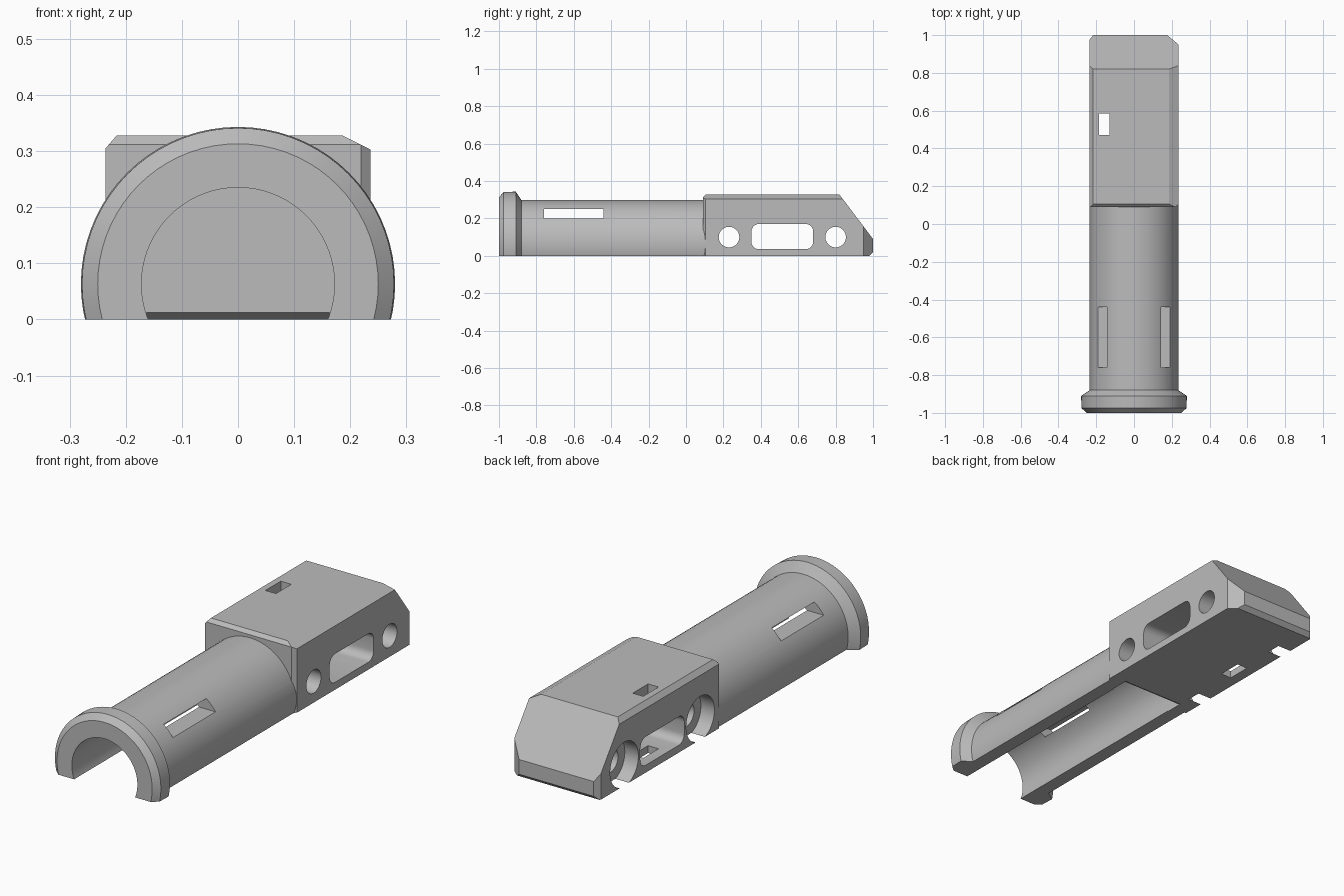
import bpy, bmesh, math
from mathutils import Vector, Matrix

if "Cube" in bpy.data.objects:
    bpy.data.objects.remove(bpy.data.objects["Cube"], do_unlink=True)

grey = bpy.data.materials.new("mid_grey")
grey.use_nodes = True
grey.diffuse_color = (0.5, 0.5, 0.5, 1)
grey.node_tree.nodes["Principled BSDF"].inputs["Base Color"].default_value = (0.5, 0.5, 0.5, 1)

AXIS_Z = 0.063      # height of the barrel axis
TUBE_R = 0.235


def finish(bm, name):
    bmesh.ops.recalc_face_normals(bm, faces=bm.faces)
    mesh = bpy.data.meshes.new(name)
    bm.to_mesh(mesh)
    bm.free()
    mesh.materials.append(grey)
    obj = bpy.data.objects.new(name, mesh)
    bpy.context.collection.objects.link(obj)
    return obj


def slice_off(bm, point, normal):
    """Remove everything in front of a plane and cap the cut."""
    geom = bm.verts[:] + bm.edges[:] + bm.faces[:]
    cut = bmesh.ops.bisect_plane(bm, geom=geom, dist=1e-6, plane_co=point,
                                 plane_no=Vector(normal).normalized(), clear_outer=True)
    edges = [e for e in cut["geom_cut"] if isinstance(e, bmesh.types.BMEdge)]
    bmesh.ops.triangle_fill(bm, edges=edges, use_dissolve=True) if len(edges) > 60 else \
        bmesh.ops.contextual_create(bm, geom=edges)


def box(name, lo, hi, planes=(), round_x=0):
    bm = bmesh.new()
    lo, hi = Vector(lo), Vector(hi)
    bmesh.ops.create_cube(bm, size=1, matrix=Matrix.Translation((lo + hi) / 2)
                          @ Matrix.Diagonal((*(hi - lo), 1)))
    if round_x:
        edges = [e for e in bm.edges if abs(e.verts[0].co.x - e.verts[1].co.x) > 1e-4]
        bmesh.ops.bevel(bm, geom=edges, offset=round_x, segments=6, profile=0.5, affect='EDGES')
    for point, normal in planes:
        slice_off(bm, point, normal)
    return finish(bm, name)


def lathe(name, profile, segments=72):
    """Solid of revolution about the barrel axis from (y, radius) pairs."""
    bm = bmesh.new()
    rings = [[bm.verts.new((r * math.cos(2 * math.pi * i / segments), y,
                            AXIS_Z + r * math.sin(2 * math.pi * i / segments)))
              for i in range(segments)] for y, r in profile]
    for a, b in zip(rings, rings[1:]):
        for i in range(segments):
            j = (i + 1) % segments
            bm.faces.new((a[i], a[j], b[j], b[i]))
    bm.faces.new(rings[0])
    bm.faces.new(rings[-1])
    return finish(bm, name)


def cross_hole(name, x0, x1, y, z, r):
    bm = bmesh.new()
    place = Matrix.Translation(((x0 + x1) / 2, y, z)) @ Matrix.Rotation(math.pi / 2, 4, 'Y')
    bmesh.ops.create_cone(bm, cap_ends=True, segments=40, radius1=r, radius2=r,
                          depth=x1 - x0, matrix=place)
    return finish(bm, name)


def combine(target, other, operation):
    mod = target.modifiers.new(operation, 'BOOLEAN')
    mod.operation, mod.object, mod.solver = operation, other, 'EXACT'
    bpy.context.view_layer.objects.active = target
    bpy.ops.object.modifier_apply(modifier=mod.name)
    bpy.data.objects.remove(other, do_unlink=True)


# Barrel with flared end collar
body = lathe("half_tube_with_block", [(-1, 0.25), (-0.975, 0.278), (-0.91, 0.28),
                                      (-0.88, TUBE_R), (0.3, TUBE_R)])

# Rear block with sloped tail and chamfered corners
W = 0.236
block = box("block", (-W, 0.09, -0.1), (W, 1, 0.328), [
    ((0, 0.82, 0.328), (0, 0.238, 0.18)),        # tail slope
    ((0, 0.98, 0), (0, 1, -1)),                  # tail underside
    ((0, 0.09, 0.312), (0, -1, 1)),              # front top edge
    ((-W, 0, 0.305), (-0.023, 0, 0.02)),         # top side edges
    ((W, 0, 0.303), (0.025, 0, 0.05)),
    ((W, 0.95, 0), (0.05, 0.06, 0)),             # tail corners
    ((-W, 0.975, 0), (-0.025, 0.02, 0)),
    ((W, 0.105, 0), (0.015, -0.017, 0)),         # front corner
])
combine(body, block, 'UNION')

# Flat underside
combine(body, box("below_floor", (-1, -2, -1), (1, 2, 0)), 'DIFFERENCE')

# Bore with a bevelled inner lip
cutters = [lathe("bore", [(-1.1, 0.172), (0.115, 0.172)]),
           box("bore_lip", (-0.163, 0.05, -0.1), (0.163, 0.3, 0.012),
               [((0, 0.137, 0), (0, 0.012, 0.022))])]

# Side slots, long window and vertical strap hole
cutters += [box("tube_slot", (-0.4, -0.76, 0.2), (0.4, -0.44, 0.25)),
            box("window", (-0.4, 0.35, 0.035), (0.4, 0.68, 0.17), round_x=0.04),
            box("strap_hole", (-0.185, 0.47, -0.2), (-0.13, 0.585, 0.5))]

# Bolt holes with counterbores on one side
for y in (0.23, 0.8):
    cutters += [cross_hole("bolt_hole", -0.4, 0.4, y, 0.1, 0.055),
                cross_hole("counterbore", -0.4, -0.165, y, 0.1, 0.106)]
for cutter in cutters:
    combine(body, cutter, 'DIFFERENCE')

bpy.ops.object.select_all(action='DESELECT')
body.select_set(True)
bpy.context.view_layer.objects.active = body
bpy.ops.object.shade_smooth_by_angle(angle=math.radians(25))
